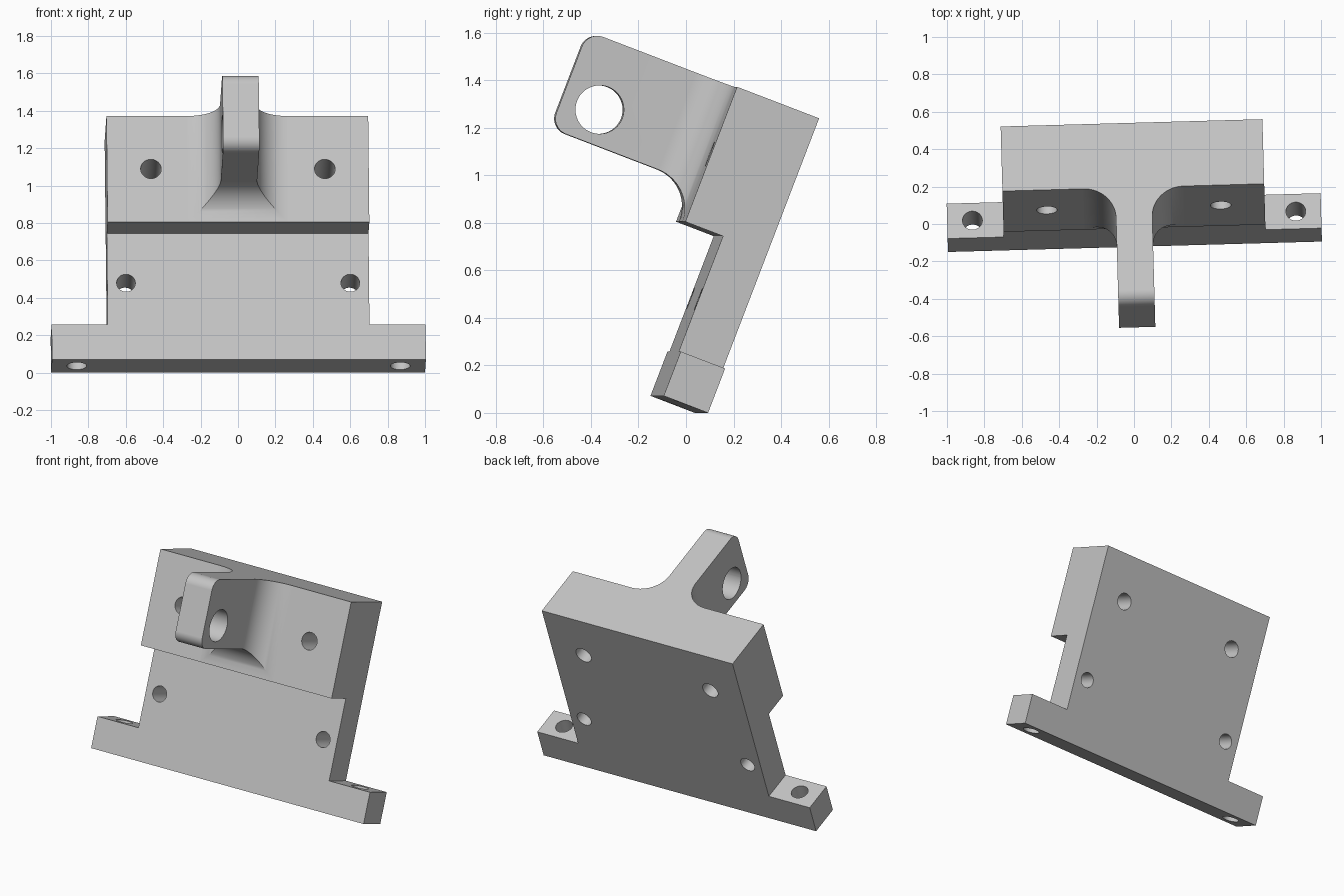
import bpy
import bmesh
from math import sin, cos, pi, radians
from mathutils import Matrix

cube = bpy.data.objects.get("Cube")
if cube:
    bpy.data.objects.remove(cube, do_unlink=True)

# Main sizes, measured in the bracket's own upright frame (front is -y)
HEIGHT, BAR, THICK, LEDGE = 1.328, 0.2, 0.37, 0.72
LUG_HALF, LUG_BOTTOM, LUG_FRONT = 0.097, 0.89, 1.025
FILLET, CORNER = 0.17, 0.07

# The whole bracket leans back and is turned slightly
POSE = (Matrix.Translation((0, 0.065, 0)) @ Matrix.Rotation(radians(1.6), 4, "Z")
        @ Matrix.Rotation(radians(-21), 4, "X"))

grey = bpy.data.materials.new("plain_grey")
grey.use_nodes = True
COLOUR = (0.55, 0.55, 0.55, 1)
grey.diffuse_color = COLOUR
grey.node_tree.nodes["Principled BSDF"].inputs["Base Color"].default_value = COLOUR


def loft(name, rings):
    """Skin a row of equal-sized closed rings and cap both ends."""
    bm = bmesh.new()
    loops = [[bm.verts.new(p) for p in ring] for ring in rings]
    for a, b in zip(loops, loops[1:]):
        for i in range(len(a)):
            j = (i + 1) % len(a)
            bm.faces.new((a[i], a[j], b[j], b[i]))
    bm.faces.new(loops[0])
    bm.faces.new(loops[-1])
    bmesh.ops.recalc_face_normals(bm, faces=bm.faces)
    mesh = bpy.data.meshes.new(name)
    bm.to_mesh(mesh)
    bm.free()
    mesh.materials.append(grey)
    obj = bpy.data.objects.new(name, mesh)
    bpy.context.collection.objects.link(obj)
    return obj


def extrude_x(name, profile, half):
    return loft(name, [[(x, -d, w) for d, w in profile] for x in (-half, half)])


def drill(obj, centre, radius, axis):
    """Cut a round through hole along one axis."""
    turn = {"X": Matrix.Rotation(pi / 2, 4, "Y"),
            "Y": Matrix.Rotation(pi / 2, 4, "X"),
            "Z": Matrix.Identity(4)}[axis]
    place = Matrix.Translation(centre) @ turn
    ring = [(radius * cos(2 * pi * i / 48), radius * sin(2 * pi * i / 48)) for i in range(48)]
    cutter = loft("hole_cutter", [[place @ Matrix.Translation((x, y, z)).translation
                                   for x, y in ring] for z in (-1, 1)])
    cutter.hide_render = True
    mod = obj.modifiers.new("hole", "BOOLEAN")
    mod.operation, mod.solver, mod.object = "DIFFERENCE", "EXACT", cutter
    graph = bpy.context.evaluated_depsgraph_get()
    cut_mesh = bpy.data.meshes.new_from_object(obj.evaluated_get(graph))
    obj.modifiers.clear()
    obj.data = cut_mesh
    bpy.data.objects.remove(cutter, do_unlink=True)


# Foot bar with an upright bolt hole at each end
foot_bar = extrude_x("foot_bar", [(0, 0), (BAR, 0), (BAR, BAR), (0, BAR)], 1.0)

# Upright plate with its thicker upper block
mount_plate = extrude_x("mount_plate", [
    (0, BAR), (BAR, BAR), (BAR, LEDGE), (THICK, LEDGE), (THICK, HEIGHT), (0, HEIGHT)], 0.7)

for side in (-1, 1):
    drill(foot_bar, (side * 0.865, -BAR / 2, BAR / 2), 0.053, "Z")
    drill(mount_plate, (side * 0.465, -0.2, 1.025), 0.055, "Y")
    drill(mount_plate, (side * 0.6, -0.2, 0.437), 0.05, "Y")

# Lug: rectangular sections that flare into the block and round off at the tip
STEPS = 14
sections = []
for i in range(STEPS + 1):
    a = pi / 2 * i / STEPS
    flare = FILLET * (1 - sin(a))
    sections.append((THICK + FILLET * (1 - cos(a)), LUG_HALF + flare, LUG_BOTTOM - flare, HEIGHT))
for i in range(STEPS + 1):
    a = pi / 2 * i / STEPS
    trim = CORNER * (1 - cos(a))
    sections.append((LUG_FRONT - CORNER * (1 - sin(a)), LUG_HALF, LUG_BOTTOM + trim, HEIGHT - trim))
lug = loft("lug", [[(-h, -d, low), (h, -d, low), (h, -d, top), (-h, -d, top)]
                   for d, h, low, top in sections])
drill(lug, (0, -0.86, 1.037), 0.102, "X")

# Pose and shade the parts
bpy.ops.object.select_all(action="DESELECT")
for part in (foot_bar, mount_plate, lug):
    part.matrix_world = POSE
    part.select_set(True)
bpy.context.view_layer.objects.active = lug
bpy.ops.object.shade_smooth_by_angle(angle=radians(30))
for part in (foot_bar, mount_plate, lug):
    mod = part.modifiers.new("even_normals", "WEIGHTED_NORMAL")
    mod.keep_sharp = True
